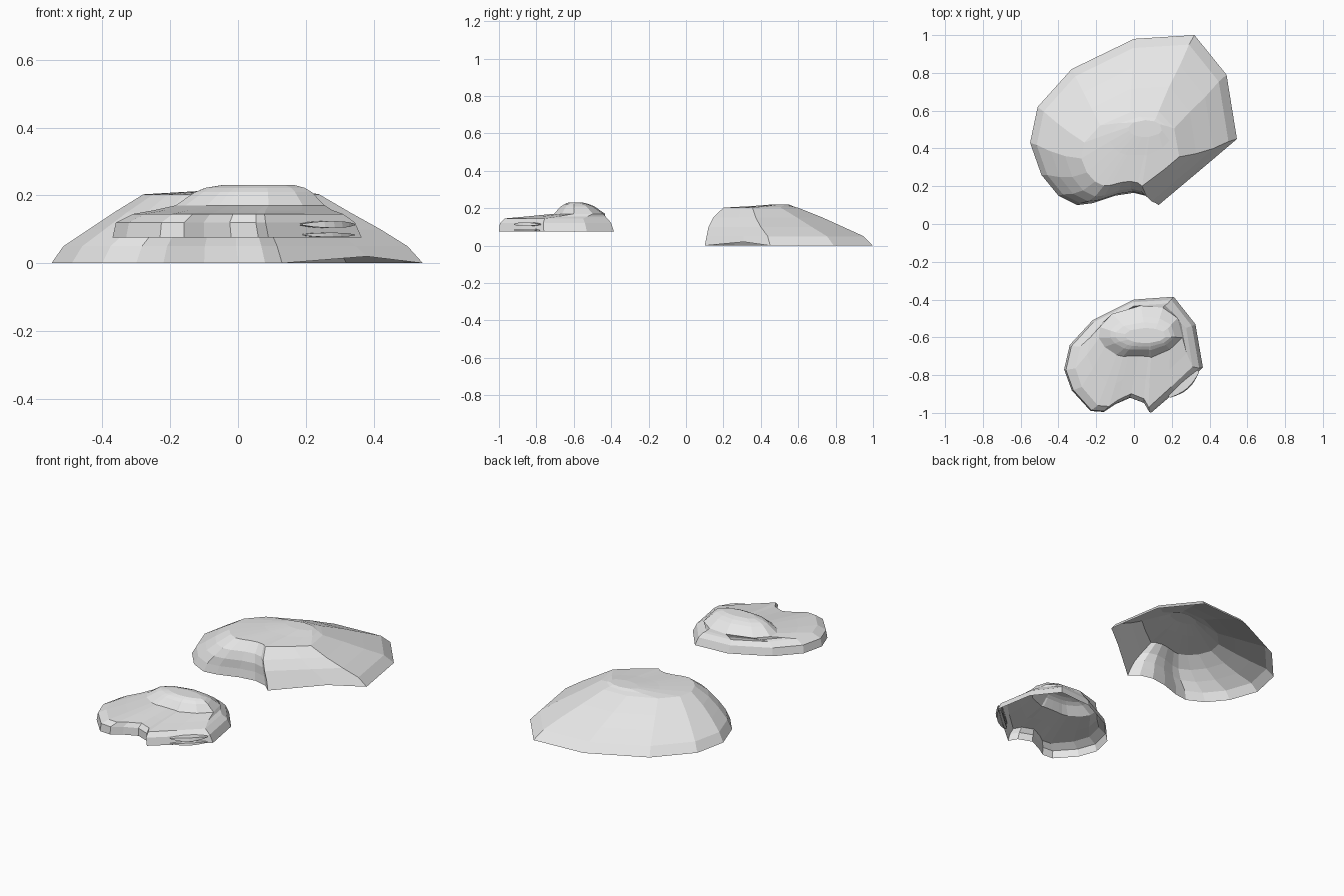
import bpy, bmesh, math

cube = bpy.data.objects.get("Cube")
if cube:
    bpy.data.objects.remove(cube)

stone = bpy.data.materials.new("pale grey")
stone.use_nodes = True
stone.diffuse_color = (0.8, 0.8, 0.8, 1)
stone.node_tree.nodes["Principled BSDF"].inputs["Base Color"].default_value = (0.8, 0.8, 0.8, 1)


def finish(name, bm, face_up=True):
    if face_up:
        bmesh.ops.recalc_face_normals(bm, faces=bm.faces)
        if sum(f.normal.z * f.calc_area() for f in bm.faces) < 0:
            bmesh.ops.reverse_faces(bm, faces=bm.faces)
    mesh = bpy.data.meshes.new(name)
    bm.to_mesh(mesh)
    bm.free()
    mesh.materials.append(stone)
    obj = bpy.data.objects.new(name, mesh)
    bpy.context.collection.objects.link(obj)
    return obj


def shell(name, outline, lifts, levels):
    """Open-bottomed mound: the outline is refitted to a box at each level.
    level = (x0, x1, y0, y1, z, roundness)"""
    xs, ys = zip(*outline)
    lo_x, lo_y = min(xs), min(ys)
    size_x, size_y = max(xs) - lo_x, max(ys) - lo_y
    bm = bmesh.new()
    rings = []
    for k, (x0, x1, y0, y1, z, roundness) in enumerate(levels):
        ring = []
        for i, (x, y) in enumerate(outline):
            u, v = (x - lo_x) / size_x, (y - lo_y) / size_y
            a = math.atan2(v - 0.5, u - 0.5)
            u += (0.5 + 0.5 * math.cos(a) - u) * roundness
            v += (0.5 + 0.5 * math.sin(a) - v) * roundness
            lift = lifts.get(i, 0) if k == 0 else 0
            ring.append(bm.verts.new((x0 + u * (x1 - x0), y0 + v * (y1 - y0), z + lift)))
        rings.append(ring)
    n = len(outline)
    for a, b in zip(rings, rings[1:]):
        for i in range(n):
            j = (i + 1) % n
            bm.faces.new((a[i], a[j], b[j], b[i]))
    bm.faces.new(rings[-1])
    return finish(name, bm)


# Large rear mound with a notch in its front edge
large_outline = [
    (0, 0.98), (0.32, 1), (0.49, 0.79), (0.545, 0.45), (0.38, 0.31), (0.13, 0.1),
    (0.08, 0.145), (0, 0.165), (-0.1, 0.15), (-0.22, 0.11), (-0.3, 0.1),
    (-0.4, 0.15), (-0.49, 0.26), (-0.55, 0.43), (-0.51, 0.62), (-0.33, 0.82)]
shell("large_mound", large_outline, {4: 0.02}, [
    (-0.55, 0.545, 0.1, 1, 0, 0),
    (-0.515, 0.5, 0.11, 0.95, 0.05, 0),
    (-0.44, 0.42, 0.12, 0.84, 0.1, 0),
    (-0.365, 0.33, 0.145, 0.73, 0.15, 0),
    (-0.28, 0.24, 0.2, 0.6, 0.203, 0.1),
    (-0.13, 0.19, 0.36, 0.57, 0.212, 0.6),
    (-0.03, 0.15, 0.46, 0.55, 0.22, 1)])

# Small front mound with a raised crown
small_outline = [
    (0, -0.4), (0.21, -0.385), (0.325, -0.53), (0.365, -0.76), (0.23, -0.88), (0.09, -1),
    (0.06, -0.95), (-0.02, -0.92), (-0.1, -0.955), (-0.16, -0.995), (-0.23, -0.99),
    (-0.33, -0.88), (-0.37, -0.77), (-0.34, -0.64), (-0.22, -0.51)]
shell("small_mound", small_outline, {}, [
    (-0.37, 0.365, -1, -0.385, 0.075, 0),
    (-0.36, 0.345, -0.995, -0.4, 0.12, 0),
    (-0.31, 0.31, -0.97, -0.42, 0.145, 0),
    (-0.25, 0.28, -0.85, -0.425, 0.156, 0.2),
    (-0.19, 0.26, -0.71, -0.43, 0.17, 0.7),
    (-0.13, 0.22, -0.67, -0.49, 0.21, 0.8),
    (-0.1, 0.2, -0.65, -0.52, 0.222, 0.9),
    (-0.05, 0.17, -0.63, -0.55, 0.23, 1)])

# Two thin lips along the small mound's front left edge
start, end = (0.19, -0.92), (0.345, -0.785)
length = math.dist(start, end)
ux, uy = (end[0] - start[0]) / length, (end[1] - start[1]) / length


def lip(name, low, high, bulge):
    bm = bmesh.new()
    rows = []
    for k in range(7):
        t = k / 6
        out = bulge * math.sin(math.pi * t)
        x, y = start[0] + ux * length * t, start[1] + uy * length * t
        arch = math.sin(math.pi * t) ** 0.5
        mid = (low + high) / 2
        row = []
        for d, z in ((-0.02, low), (out, low), (out * 0.8, high), (-0.02, high)):
            row.append(bm.verts.new((x + uy * d, y - ux * d, mid + (z - mid) * max(arch, 0.2))))
        rows.append(row)
    for a, b in zip(rows, rows[1:]):
        for i in range(3):
            bm.faces.new((a[i], b[i], b[i + 1], a[i + 1]))
    bmesh.ops.recalc_face_normals(bm, faces=bm.faces)
    return finish(name, bm, face_up=False)


lip("lower_lip", 0.077, 0.09, 0.02)
lip("upper_lip", 0.104, 0.124, 0.028)
